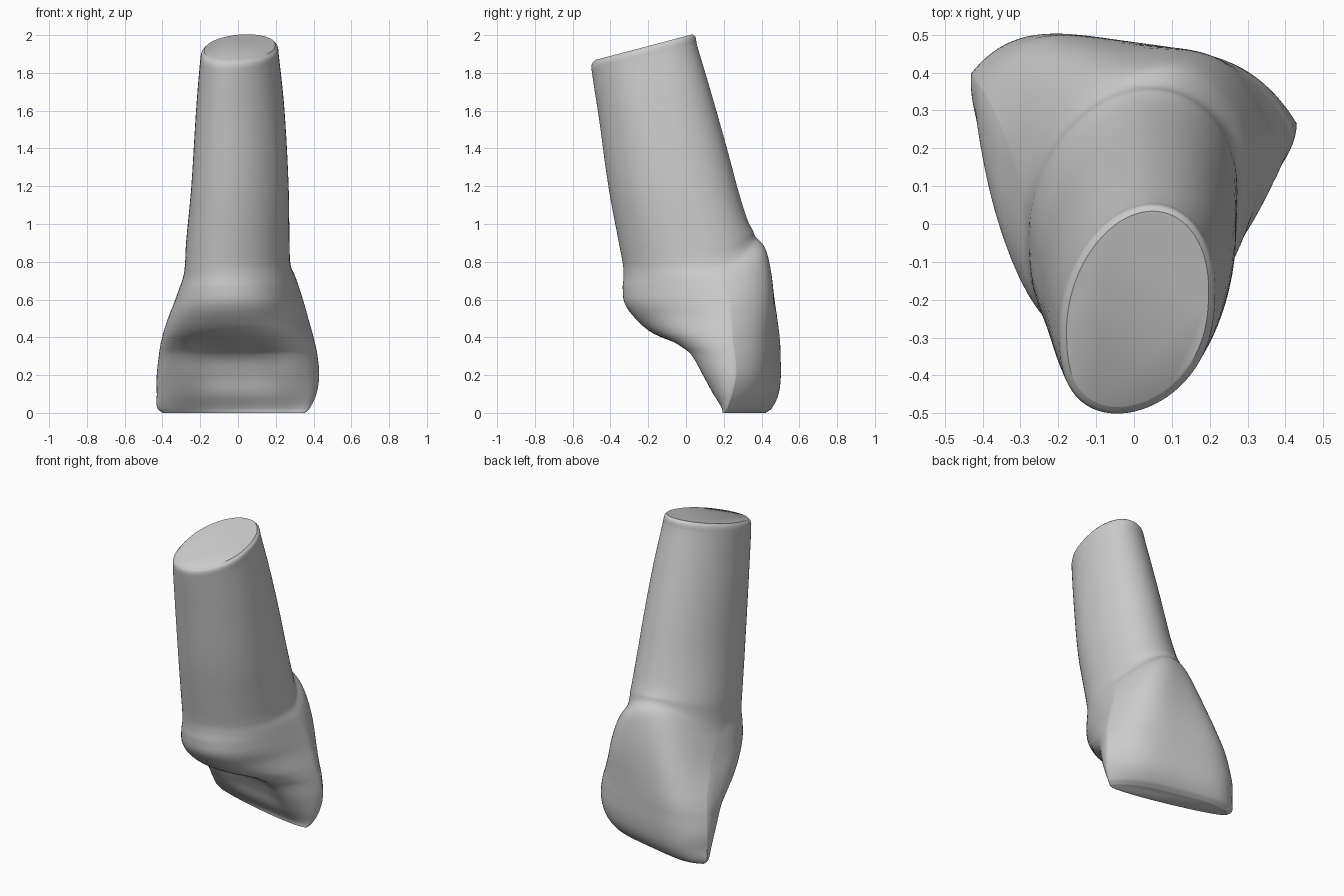
import bpy, bmesh, math

if "Cube" in bpy.data.objects:
    bpy.data.objects.remove(bpy.data.objects["Cube"], do_unlink=True)

SEGMENTS = 96
STEPS = 5

# Crown sections: height, left corner x/y, right corner x/y,
# front y, back y, front roundness power, depth of the front hollow
crown = [
    (0.0, -.4, .39, .355, .205, .25, .375, .7, 0),
    (.025, -.427, .395, .38, .22, .23, .415, .7, .01),
    (.1, -.43, .395, .415, .245, .155, .46, .7, .03),
    (.2, -.43, .395, .43, .265, .075, .478, .7, .07),
    (.31, -.415, .375, .42, .26, -.01, .48, .7, .09),
    (.36, -.405, .36, .41, .25, -.08, .48, .7, .06),
    (.42, -.388, .335, .395, .245, -.18, .478, .72, .01),
    (.5, -.362, .28, .372, .24, -.268, .472, .75, 0),
    (.58, -.333, .21, .35, .23, -.325, .458, .75, 0),
    (.66, -.308, .12, .325, .20, -.333, .432, .75, 0),
    (.72, -.289, .05, .304, .16, -.326, .405, .75, 0),
]

# Root sections: height, left x, right x, widest y, front y, back y
root = [
    (.78, -.281, .279, .05, -.328, .363),
    (.9, -.275, .273, .02, -.35, .345),
    (1.2, -.247, .268, -.07, -.405, .265),
    (1.6, -.222, .245, -.16, -.455, .14),
    (1.88, -.2, .216, -.22, -.492, .052),
    (1.92, -.193, .211, -.23, -.491, .044),
    (1.937, -.178, .197, -.23, -.474, .028),
]
# The root is slightly twisted: its right side sits further back
rows = crown + [(z, xl, y - .05, xr, y + .06, yf, yb, .75, 0)
                for z, xl, xr, y, yf, yb in root]


def blend(a, b, c, d, t):
    """Smooth curve from b to c, with gentle tangents for uneven spacing."""
    def slope(p, q, r, i):
        return (r[i] - p[i]) / max(r[0] - p[0], 1e-6)
    h = c[0] - b[0]
    out = [b[0] + h * t]
    for i in range(1, len(b)):
        m0, m1 = slope(a, b, c, i) * h, slope(b, c, d, i) * h
        out.append((2*t**3 - 3*t**2 + 1) * b[i] + (t**3 - 2*t**2 + t) * m0
                   + (3*t**2 - 2*t**3) * c[i] + (t**3 - t**2) * m1)
    return out


def section(row):
    """Closed outline with separate front and back arcs between two corners."""
    z, xl, yl, xr, yr, yf, yb, power, hollow = row
    # Back goes from a flat face with bevelled corners to a plain round root
    flat = min(1, max(0, (.78 - z) / .26))
    points = []
    for k in range(SEGMENTS):
        a = 2 * math.pi * k / SEGMENTS
        c, s = math.cos(a), math.sin(a)
        x = (xl + xr) / 2 + (xr - xl) / 2 * c
        middle = (yl + yr) / 2
        y = middle + (yr - yl) / 2 * c
        if s > 0:
            arc = max(0, 1 - abs(c) ** (2 + 2.2 * flat)) ** (.5 + .5 * flat)
            y += (yb - middle) * arc
        else:
            # Right flank is slimmer than the left, and the bulge leans left
            arc = abs(s) ** (power * (1 + .4 * flat * max(c, 0)))
            y += (yf - middle + hollow * math.exp(-(x / .22) ** 4)) * arc
            x -= .055 * arc * math.exp(-((z - .48) / .2) ** 2)
        # Arched neck line at the back, slanted cut at the root end
        lift = .17 * max(0, s) ** 2 * math.exp(-((z - .72) / .2) ** 2)
        slant = .264 * (y + .22) * min(1, max(0, (z - 1.2) / .72))
        points.append((x, y, z + lift + slant))
    return points


# Loft the sections into one closed body
sections = []
for i in range(len(rows) - 1):
    around = (rows[max(i - 1, 0)], rows[i], rows[i + 1], rows[min(i + 2, len(rows) - 1)])
    sections += [section(blend(*around, n / STEPS)) for n in range(STEPS)]
sections.append(section(rows[-1]))

bm = bmesh.new()
rings = [[bm.verts.new(p) for p in points] for points in sections]
for low, high in zip(rings, rings[1:]):
    for k in range(SEGMENTS):
        n = (k + 1) % SEGMENTS
        bm.faces.new((low[k], low[n], high[n], high[k]))
bm.faces.new(list(reversed(rings[0])))
bm.faces.new(rings[-1])
bmesh.ops.recalc_face_normals(bm, faces=bm.faces)
mesh = bpy.data.meshes.new("tooth")
bm.to_mesh(mesh)
bm.free()
tooth = bpy.data.objects.new("tooth", mesh)
bpy.context.collection.objects.link(tooth)

# Single plain grey
grey = bpy.data.materials.new("light_grey")
grey.use_nodes = True
colour = (.6, .6, .6, 1)
grey.diffuse_color = colour
grey.node_tree.nodes["Principled BSDF"].inputs["Base Color"].default_value = colour
mesh.materials.append(grey)

bpy.ops.object.select_all(action='DESELECT')
tooth.select_set(True)
bpy.context.view_layer.objects.active = tooth
bpy.ops.object.shade_smooth_by_angle(angle=math.radians(40))
